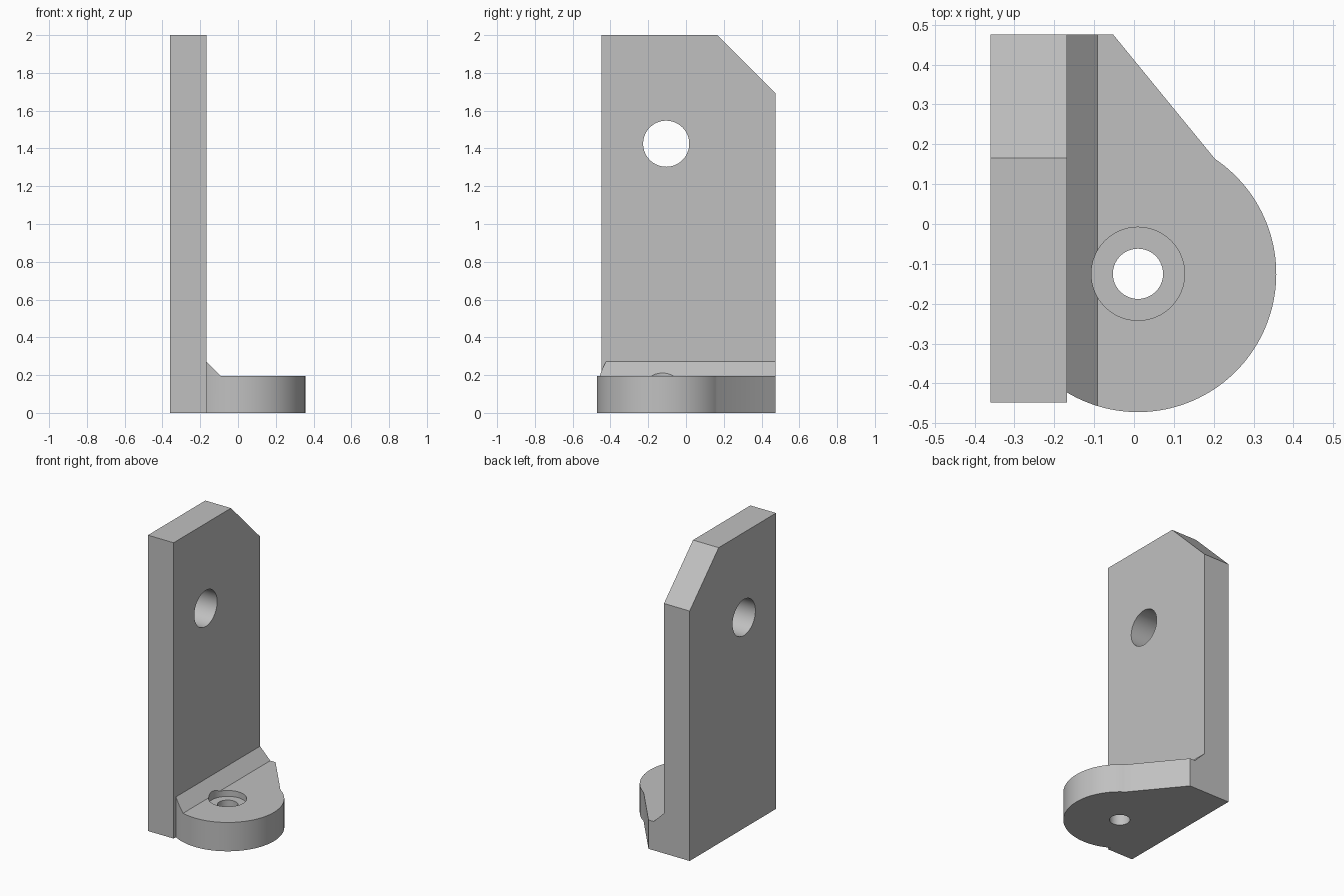
import bpy, bmesh
from math import sin, cos, radians, atan2, pi
from mathutils import Matrix, Vector

old = bpy.data.objects.get("Cube")
if old:
    bpy.data.objects.remove(old)

grey = bpy.data.materials.new("plain grey")
grey.use_nodes = True
GREY = (0.53, 0.53, 0.53, 1)
grey.diffuse_color = GREY
grey.node_tree.nodes["Principled BSDF"].inputs["Base Color"].default_value = GREY

AXES = {
    "x": lambda a, b, d: (d, a, b),
    "y": lambda a, b, d: (a, d, b),
    "z": lambda a, b, d: (a, b, d),
}


def prism(name, outline, axis, low, high):
    """Extrude a 2D outline along one axis."""
    bm = bmesh.new()
    place = AXES[axis]
    face = bm.faces.new([bm.verts.new(place(a, b, low)) for a, b in outline])
    new = bmesh.ops.extrude_face_region(bm, geom=[face])["geom"]
    shift = Vector(place(0, 0, high - low))
    bmesh.ops.translate(bm, vec=shift, verts=[v for v in new if isinstance(v, bmesh.types.BMVert)])
    bmesh.ops.recalc_face_normals(bm, faces=bm.faces)
    mesh = bpy.data.meshes.new(name)
    bm.to_mesh(mesh)
    bm.free()
    mesh.materials.append(grey)
    obj = bpy.data.objects.new(name, mesh)
    bpy.context.collection.objects.link(obj)
    return obj


def arc(cx, cy, r, start, end, steps):
    angles = [start + (end - start) * i / steps for i in range(steps + 1)]
    return [(cx + r * cos(t), cy + r * sin(t)) for t in angles]


def circle(cx, cy, r):
    return arc(cx, cy, r, 0, 2 * pi, 64)[:-1]


def combine(target, other, operation):
    """Apply a boolean and discard the helper."""
    other.hide_render = True
    mod = target.modifiers.new(operation.lower(), "BOOLEAN")
    mod.operation, mod.object, mod.solver = operation, other, "EXACT"
    bpy.ops.object.select_all(action="DESELECT")
    bpy.context.view_layer.objects.active = target
    target.select_set(True)
    bpy.ops.object.modifier_apply(modifier=mod.name)
    bpy.data.objects.remove(other)


# Upright plate with one clipped corner
BACK, FRONT, INNER = 0.475, -0.448, -0.168
bracket = prism("angle_bracket", [(FRONT, 0), (BACK, 0), (BACK, 1.69), (0.165, 2), (FRONT, 2)],
                "x", -0.36, INNER)

# Rounded foot, trimmed by a side profile that leaves the sloped gusset
CX, CY, R = 0.01, -0.125, 0.347
start = atan2(-0.423 - CY, INNER - CX)
end = atan2(0.163 - CY, 0.203 - CX)
inside = -0.26
outline = arc(CX, CY, R, start, end, 72)
outline += [(-0.052, BACK), (inside, BACK), (inside, outline[0][1])]
foot = prism("foot", outline, "z", 0, 0.4)
trim = prism("trim", [(-0.5, -0.1), (0.5, -0.1), (0.5, 0.195), (-0.091, 0.195),
                      (INNER, 0.272), (-0.5, 0.272)], "y", -1, 1)
combine(foot, trim, "INTERSECT")
combine(bracket, foot, "UNION")

# Plate hole, foot hole and its shallow counterbore
combine(bracket, prism("plate_hole", circle(-0.105, 1.425, 0.122), "x", -1, 1), "DIFFERENCE")
combine(bracket, prism("foot_hole", circle(CX, CY, 0.063), "z", -1, 1), "DIFFERENCE")
combine(bracket, prism("counterbore", circle(CX, CY, 0.117), "z", 0.155, 0.5), "DIFFERENCE")

bpy.ops.object.shade_smooth_by_angle(angle=radians(20))
